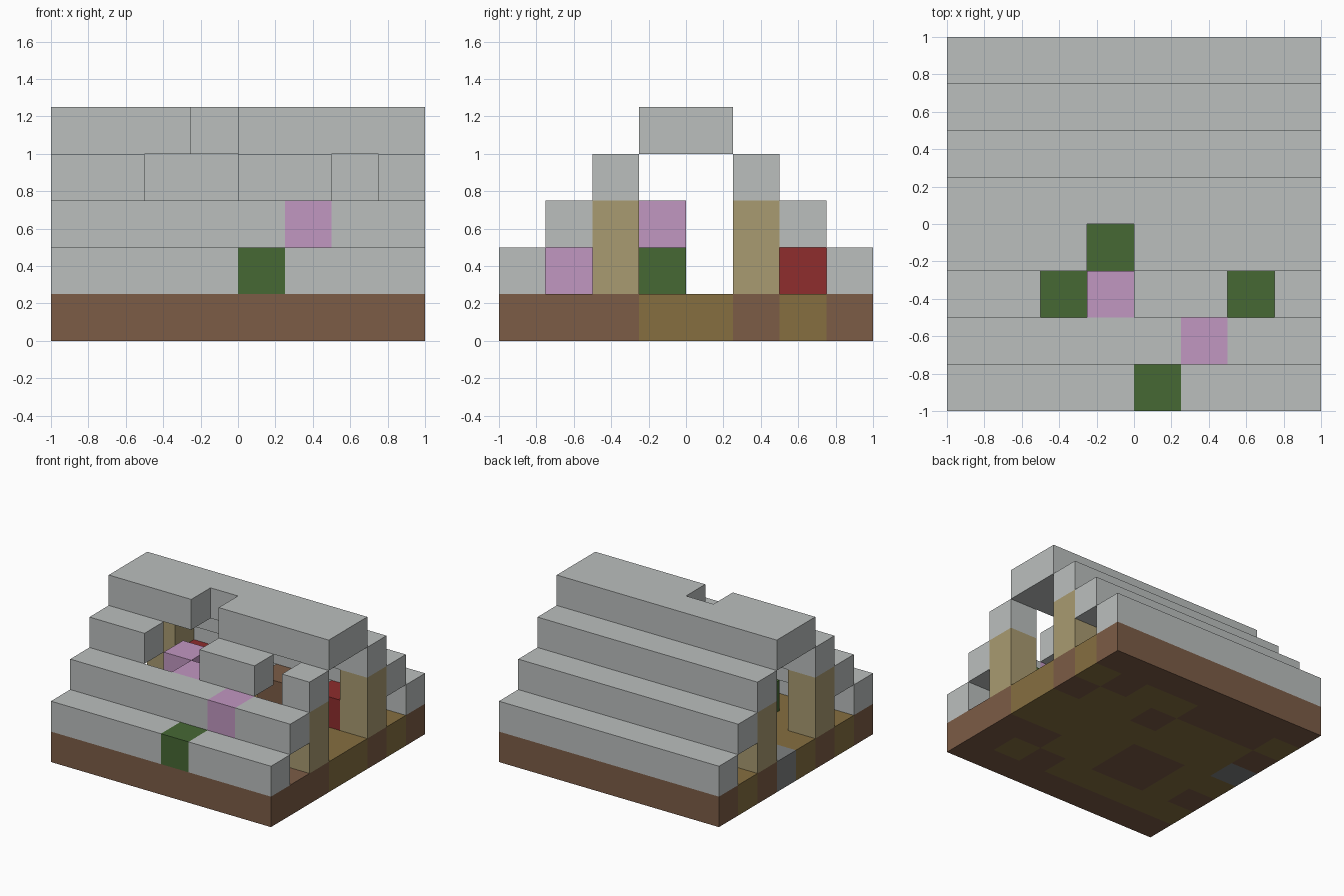
import bpy, bmesh
from mathutils import Vector

CELL = 0.25

if "Cube" in bpy.data.objects:
    bpy.data.objects.remove(bpy.data.objects["Cube"])


def linear(c):
    c /= 255
    return c / 12.92 if c <= 0.04045 else ((c + 0.055) / 1.055) ** 2.4


def material(name, r, g, b):
    m = bpy.data.materials.new(name)
    m.use_nodes = True
    colour = (linear(r), linear(g), linear(b), 1)
    m.diffuse_color = colour
    m.node_tree.nodes["Principled BSDF"].inputs["Base Color"].default_value = colour
    return m


pale_stone = material("pale stone", 187, 191, 190)
soil = material("brown soil", 124, 92, 70)
planks = material("olive planks", 134, 111, 64)
dark_stone = material("dark stone", 126, 128, 128)
timber = material("tan timber", 169, 155, 113)
moss = material("green moss", 70, 104, 52)
pink = material("pink block", 193, 151, 193)
red = material("red cloth", 142, 45, 45)


def finish(bm, name, mats):
    mesh = bpy.data.meshes.new(name)
    bm.to_mesh(mesh)
    bm.free()
    for m in mats:
        mesh.materials.append(m)
    obj = bpy.data.objects.new(name, mesh)
    bpy.context.collection.objects.link(obj)
    return obj


def block(name, mat, x, y, z, w=1, d=1, h=1):
    """Box placed by grid cell, measured from the front corner at low x."""
    bm = bmesh.new()
    bmesh.ops.create_cube(bm, size=CELL)
    bmesh.ops.scale(bm, vec=(w, d, h), verts=bm.verts)
    centre = Vector((x + w / 2 - 4, y + d / 2 - 4, z + h / 2)) * CELL
    bmesh.ops.translate(bm, vec=centre, verts=bm.verts)
    return finish(bm, name, [mat])


# Ground slab: rows run back to front, s = soil, p = planks, d = dark stone
floor_map = [
    "ssssssss",
    "psssppsp",
    "spppspps",
    "dppppppp",
    "ppsspppp",
    "spssppss",
    "pppppsps",
    "ssssssss",
]
bm = bmesh.new()
bmesh.ops.create_grid(bm, x_segments=8, y_segments=8, size=1)
top = bmesh.ops.extrude_face_region(bm, geom=bm.faces[:], use_keep_orig=True)
verts = [v for v in top["geom"] if isinstance(v, bmesh.types.BMVert)]
bmesh.ops.translate(bm, vec=(0, 0, CELL), verts=verts)
bmesh.ops.recalc_face_normals(bm, faces=bm.faces)
for f in bm.faces:
    c = f.calc_center_median() - f.normal * 0.05
    col = int((c.x + 1) / CELL)
    row = int((1 - c.y) / CELL)
    f.material_index = "spd".index(floor_map[row][col])
finish(bm, "ground_slab", [soil, planks, dark_stone])

# Stepped roof: full courses at the back
for step in range(3):
    block(f"back_roof_course_{step + 1}", pale_stone, 0, 7 - step, step + 1, w=8)
block("back_ridge", pale_stone, 0, 4, 4, w=8)

# Front courses, broken by gaps: (row, level, runs of start and width)
front_courses = {
    "front_roof_course_1": (0, 1, [(0, 4), (5, 3)]),
    "front_roof_course_2": (1, 2, [(0, 5), (6, 2)]),
    "front_roof_course_3": (2, 3, [(0, 2), (4, 2), (7, 1)]),
    "front_ridge": (3, 4, [(0, 3), (4, 4)]),
}
for name, (y, z, runs) in front_courses.items():
    for n, (x, w) in enumerate(runs):
        block(f"{name}_part_{n + 1}", pale_stone, x, y, z, w=w)

# Corner posts and red beds on both sides
for side, post_x, bed_x in (("right", 0, 1), ("left", 7, 6)):
    block(f"front_post_{side}", timber, post_x, 2, 1, h=2)
    block(f"back_post_{side}", timber, post_x, 5, 1, h=2)
    block(f"bed_{side}", red, bed_x, 5, 1, d=2)

# Overgrowth and furniture
block("moss_bed", moss, 2, 2, 1, w=2, d=2)
block("moss_in_front_step", moss, 4, 0, 1)
block("moss_inside", moss, 6, 2, 1)
block("pink_growth_front", pink, 3, 2, 2)
block("pink_growth_back", pink, 2, 3, 2)
block("pink_growth_column", pink, 5, 1, 1, h=2)
block("brown_chest", soil, 4, 5, 1)
